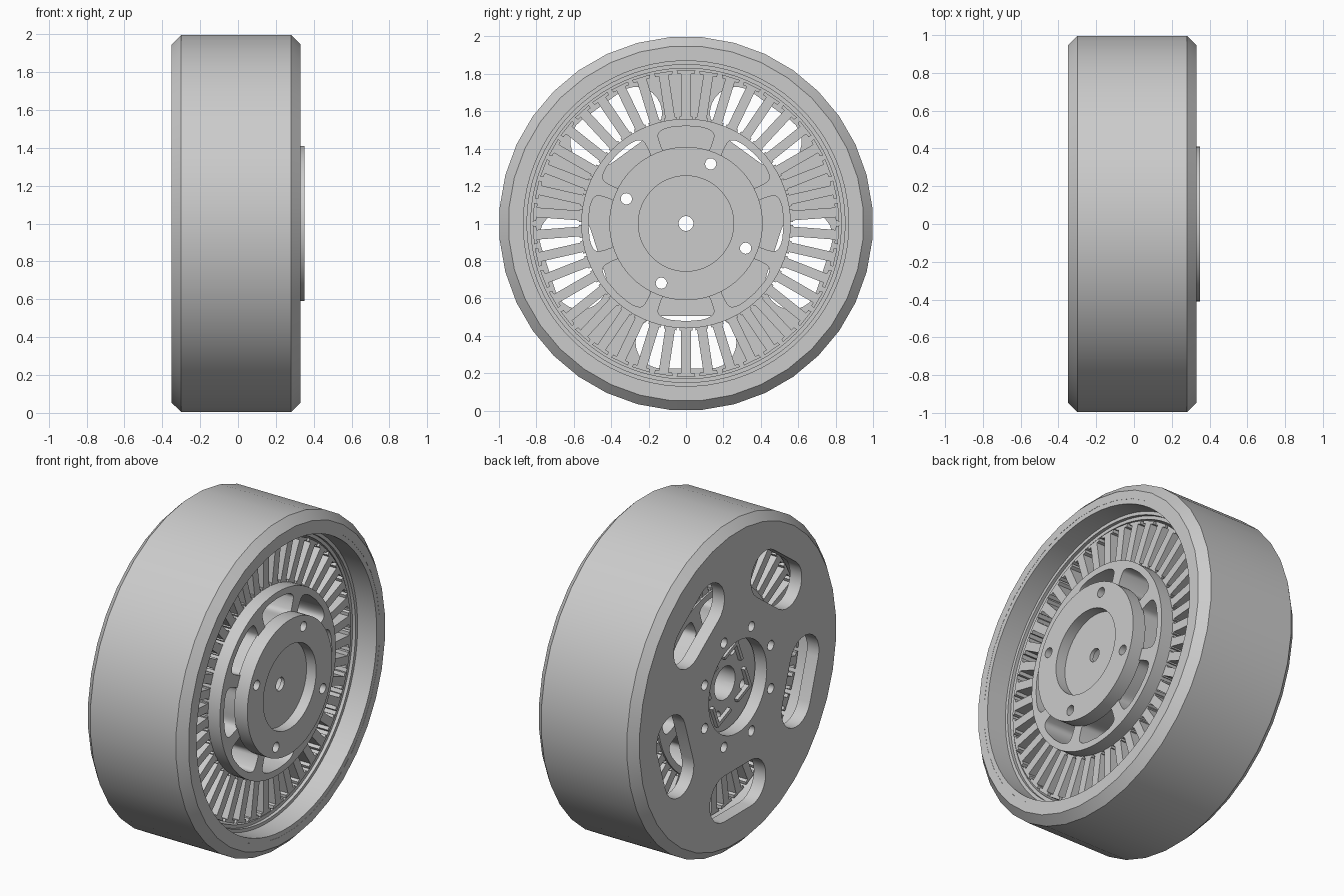
import bpy, bmesh
from math import sin, cos, pi, radians, copysign

if "Cube" in bpy.data.objects:
    bpy.data.objects.remove(bpy.data.objects["Cube"])

grey = bpy.data.materials.new("plain_grey")
grey.use_nodes = True
GREY = (0.6, 0.6, 0.6, 1)
grey.diffuse_color = GREY
grey.node_tree.nodes["Principled BSDF"].inputs["Base Color"].default_value = GREY
CENTRE = 1.0  # height of the axle


def finish(name, bm):
    bmesh.ops.recalc_face_normals(bm, faces=bm.faces)
    mesh = bpy.data.meshes.new(name)
    bm.to_mesh(mesh)
    bm.free()
    mesh.materials.append(grey)
    ob = bpy.data.objects.new(name, mesh)
    bpy.context.collection.objects.link(ob)
    return ob


def add_prism(bm, outline, x0, x1):
    """Extrude a (y, z) outline, relative to the axle, along x."""
    ends = [[bm.verts.new((x, y, z + CENTRE)) for y, z in outline] for x in (x0, x1)]
    n = len(outline)
    for end in ends:
        bm.faces.new(end)
    for i in range(n):
        j = (i + 1) % n
        bm.faces.new((ends[0][i], ends[0][j], ends[1][j], ends[1][i]))


def prisms(name, outlines, x0, x1):
    bm = bmesh.new()
    for outline in outlines:
        add_prism(bm, outline, x0, x1)
    return finish(name, bm)


def lathe(name, profile, steps):
    """Turn a closed (x, radius) profile around the axle."""
    bm = bmesh.new()
    rings = []
    for k in range(steps):
        a = 2 * pi * (k + 0.5) / steps
        rings.append([bm.verts.new((x, r * cos(a), r * sin(a) + CENTRE)) for x, r in profile])
    n = len(profile)
    for k in range(steps):
        p, q = rings[k], rings[(k + 1) % steps]
        for i in range(n):
            j = (i + 1) % n
            bm.faces.new((p[i], p[j], q[j], q[i]))
    return finish(name, bm)


def circle(radius, dist=0, angle=0, n=20):
    cy, cz = dist * cos(angle), dist * sin(angle)
    return [(cy + radius * cos(2 * pi * i / n), cz + radius * sin(2 * pi * i / n)) for i in range(n)]


def turn(outline, angle):
    c, s = cos(angle), sin(angle)
    return [(y * c - z * s, y * s + z * c) for y, z in outline]


def obround(dist, radius, half, angle, n=12):
    """Round-ended slot, long way around the axle."""
    pts = []
    for side in (1, -1):
        for i in range(n + 1):
            a = pi * i / n + (0 if side > 0 else pi)
            pts.append((dist + radius * cos(a), side * half + radius * sin(a)))
    return turn(pts, angle)


def window(r0, r1, spread, angle, n=32):
    """Rounded sector opening."""
    def soft(v):
        return copysign(abs(v) ** 0.45, v)
    pts = []
    for i in range(n):
        t = 2 * pi * i / n
        r = (r0 + r1) / 2 + (r1 - r0) / 2 * soft(cos(t))
        a = angle + spread * soft(sin(t))
        pts.append((r * cos(a), r * sin(a)))
    return pts


def cut(ob, outlines, x0, x1):
    cutter = prisms("cutter", outlines, x0, x1)
    cutter.hide_render = True
    mod = ob.modifiers.new("cut", 'BOOLEAN')
    mod.operation, mod.solver, mod.object = 'DIFFERENCE', 'EXACT', cutter
    bpy.context.view_layer.update()
    graph = bpy.context.evaluated_depsgraph_get()
    ob_mesh = bpy.data.meshes.new_from_object(ob.evaluated_get(graph))
    ob.modifiers.clear()
    ob.data = ob_mesh
    bpy.data.objects.remove(cutter)


def around(count, start=0.0):
    return [start + 2 * pi * k / count for k in range(count)]


# Tyre with chamfered shoulders
lathe("tyre", [(-0.35, 0.95), (-0.30, 1.0), (0.28, 1.0), (0.33, 0.95), (0.33, 0.90), (-0.35, 0.90)], 36)

# Rim wall and the magnet ring stepped inside it
lathe("rim", [(-0.30, 0.91), (0.329, 0.91), (0.329, 0.87), (-0.30, 0.87)], 72)
lathe("magnet_ring", [(-0.28, 0.88), (0.20, 0.88), (0.20, 0.85), (0.18, 0.85), (0.18, 0.83), (-0.28, 0.83)], 84)

# Back cover with five slots, bearing bore and bolt circle
cover = prisms("back_cover", [circle(0.905, n=72)], -0.35, -0.27)
cut(cover, [obround(0.635, 0.14, 0.13, a) for a in around(5, -pi / 2)]
    + [circle(0.28, n=48)]
    + [circle(0.03, 0.345, a) for a in around(8, pi / 8)], -0.5, -0.1)

# Stator teeth: shank, inner foot and outer tip
tooth = [(0.54, -0.034), (0.572, -0.034), (0.572, -0.026), (0.80, -0.026), (0.80, -0.046), (0.818, -0.05)]
tooth += [(r, -w) for r, w in reversed(tooth)]
prisms("stator_teeth", [turn(tooth, a) for a in around(42, pi / 2)], -0.19, 0.19)

# Stator carrier with eight windows
carrier = prisms("stator_carrier", [circle(0.56, n=72)], -0.20, 0.27)
cut(carrier, [window(0.385, 0.522, radians(18), a) for a in around(8)], -0.5, 0.5)
bolts = [circle(0.03, 0.345, a) for a in around(4, 3 * pi / 8)]
cut(carrier, bolts + [circle(0.10, n=32)], -0.5, 0.5)

# Front hub disc with a round recess
disc = prisms("hub_disc", [circle(0.41, n=64)], 0.262, 0.35)
cut(disc, [circle(0.255, n=48)], 0.285, 0.5)
cut(disc, bolts + [circle(0.04)], 0.0, 0.5)

# Rear bearing seat behind the bore
seat = prisms("bearing_seat", [circle(0.39, n=64)], -0.262, -0.195)
cut(seat, bolts + [circle(0.10, n=32)]
    + [circle(0.03, 0.19, a) for a in around(4, pi / 8)], -0.5, 0.5)

# Corner ridges on the bearing seat
corner = [(0.25, 0), (0.15, 0.10), (0.135, 0.085), (0.22, 0), (0.135, -0.085), (0.15, -0.10)]
prisms("seat_ridges", [turn(corner, a) for a in around(4, pi / 8)], -0.285, -0.255)

# Smooth shading with sharp edges
for ob in bpy.context.scene.objects:
    ob.select_set(ob.type == 'MESH')
    if ob.type == 'MESH':
        bpy.context.view_layer.objects.active = ob
bpy.ops.object.shade_smooth_by_angle(angle=radians(30))
